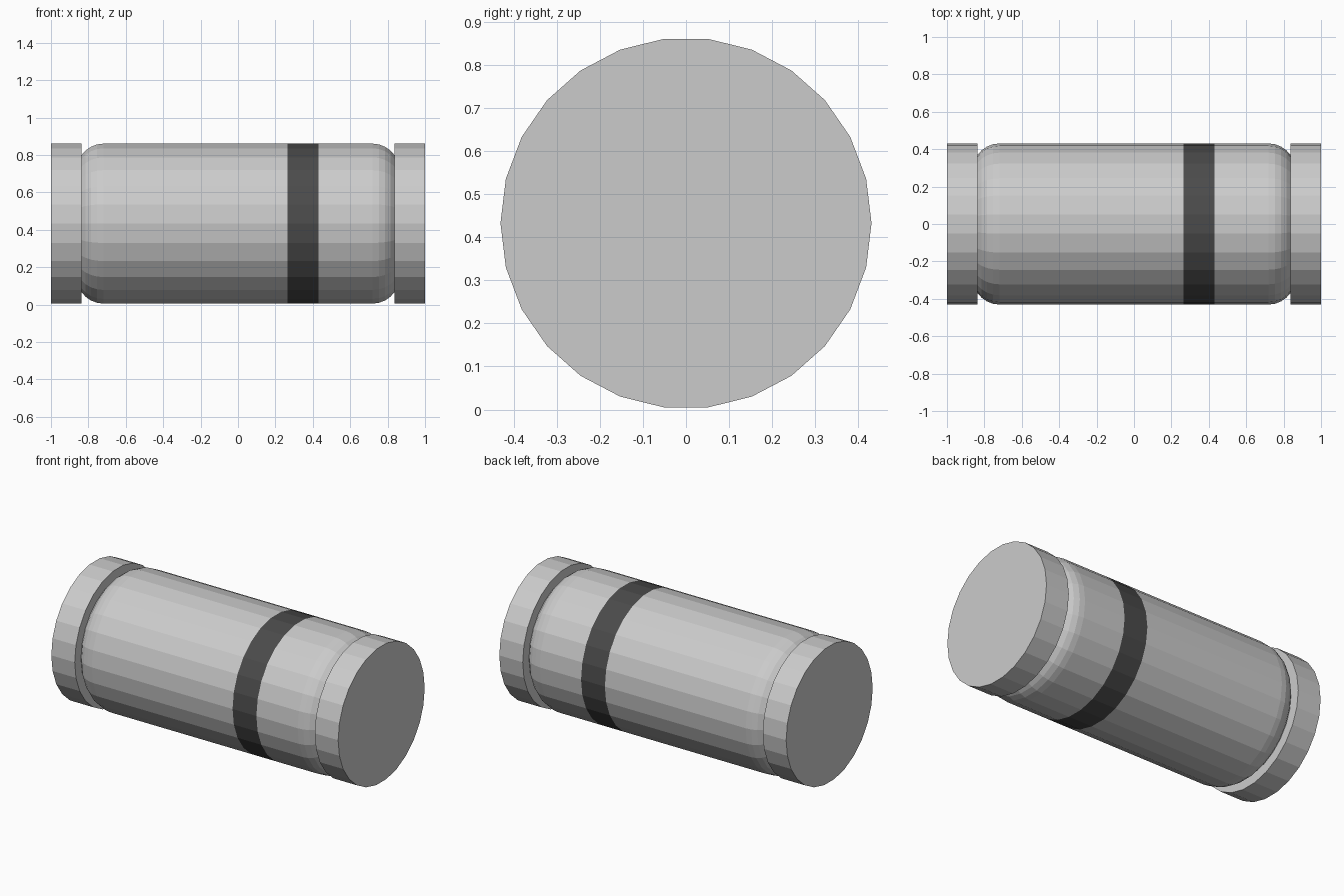
import bpy, bmesh
from math import sin, cos, pi, radians

if "Cube" in bpy.data.objects:
    bpy.data.objects.remove(bpy.data.objects["Cube"])

SIDES, RADIUS, AXIS_Z = 26, 0.431, 0.433


def lathe(name, profile, cap_ends=True):
    """Revolve (x, radius) points round the long x axis."""
    bm = bmesh.new()
    rings = []
    for x, r in profile:
        angles = [2 * pi * i / SIDES for i in range(SIDES)]
        rings.append([bm.verts.new((x, r * cos(a), AXIS_Z + r * sin(a))) for a in angles])
    for a, b in zip(rings, rings[1:]):
        for i in range(SIDES):
            j = (i + 1) % SIDES
            bm.faces.new((a[i], a[j], b[j], b[i]))
    if cap_ends:
        bm.faces.new(rings[0])
        bm.faces.new(rings[-1])
    bmesh.ops.recalc_face_normals(bm, faces=bm.faces)
    mesh = bpy.data.meshes.new(name)
    bm.to_mesh(mesh)
    bm.free()
    obj = bpy.data.objects.new(name, mesh)
    bpy.context.collection.objects.link(obj)
    return obj


# End caps
for side, name in ((-1, "left_end_cap"), (1, "right_end_cap")):
    lathe(name, [(side * 1.0, RADIUS), (side * 0.837, RADIUS)])

# Body with rounded shoulders that run into the caps
BEND, FLAT_END = 0.145, 0.718
shoulder = [(FLAT_END + BEND * sin(radians(a)), RADIUS - BEND * (1 - cos(radians(a))))
            for a in (0, 14, 28, 42, 56)]
band_start, band_end = 0.264, 0.43
left = [(-x, r) for x, r in reversed(shoulder)] + [(band_start, RADIUS)]
body = lathe("body", left + [(band_end, RADIUS)] + shoulder)

# Dark polarity band, painted on the body faces
grey = bpy.data.materials.new("body_grey")
grey.diffuse_color = (0.8, 0.8, 0.8, 1)
grey.use_nodes = True
grey.node_tree.nodes["Principled BSDF"].inputs["Base Color"].default_value = grey.diffuse_color
dark = bpy.data.materials.new("band_dark")
dark.diffuse_color = (0.07, 0.07, 0.07, 1)
dark.use_nodes = True
dark.node_tree.nodes["Principled BSDF"].inputs["Base Color"].default_value = dark.diffuse_color
body.data.materials.append(grey)
body.data.materials.append(dark)
for face in body.data.polygons:
    if band_start < face.center.x < band_end and abs(face.normal.x) < 0.1:
        face.material_index = 1
